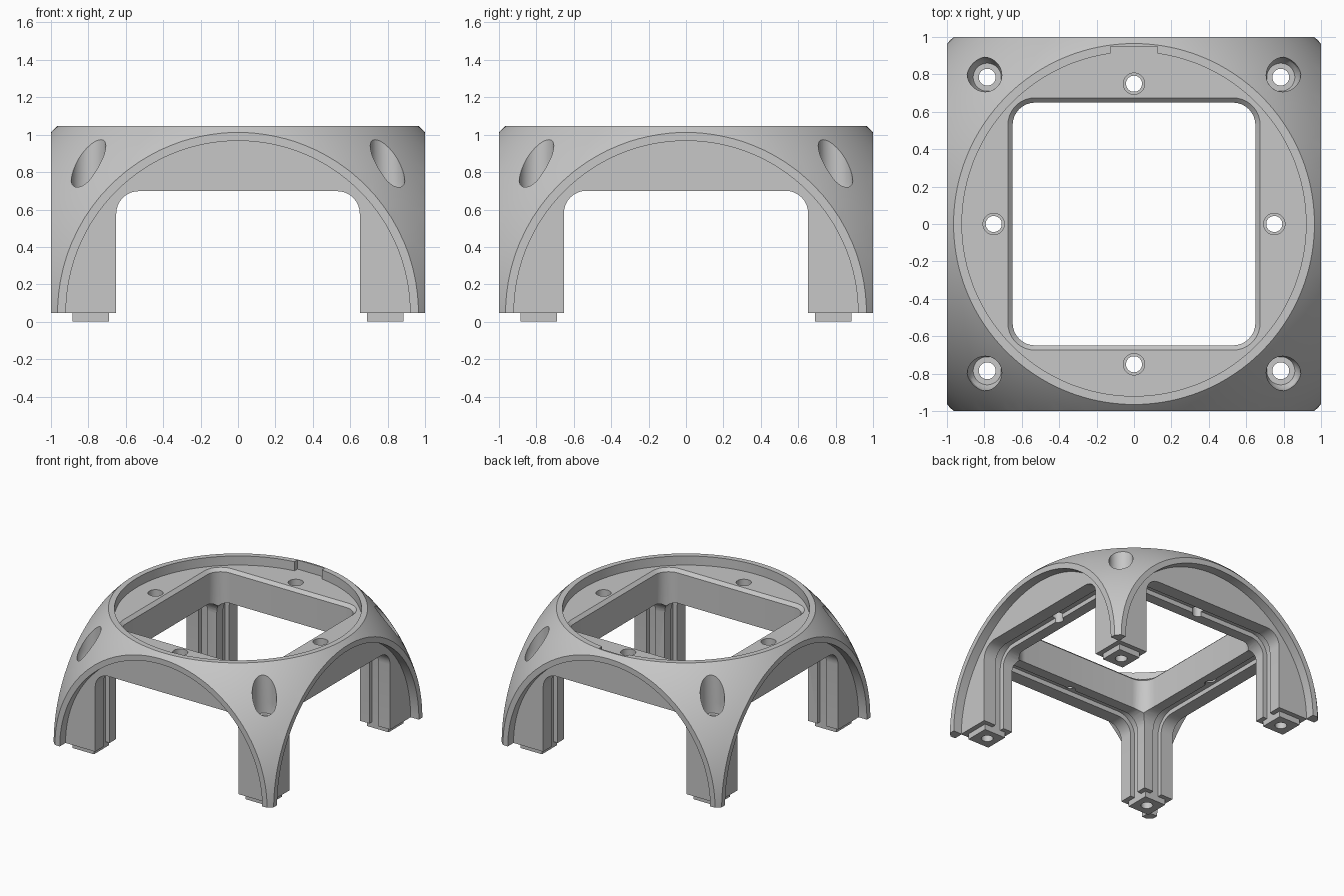
import bpy, bmesh, math
from mathutils import Matrix

cube = bpy.data.objects.get("Cube")
if cube:
    bpy.data.objects.remove(cube, do_unlink=True)

BASE = 0.047         # underside of the legs
DEPTH = 0.925        # distance from centre to each recessed face
LIFT = Matrix.Translation((0, 0, BASE))


def turn(degrees, axis):
    return Matrix.Rotation(math.radians(degrees), 4, axis)


def outline(half, radius, cx, steps):
    """Rounded square; a circle when radius equals half."""
    pts = []
    for corner in range(4):
        mid = math.radians(45 + 90 * corner)
        sx, sy = (math.copysign(half - radius, f(mid)) for f in (math.cos, math.sin))
        for k in range(steps + 1):
            a = math.radians(90 * corner + 90 * k / steps)
            p = (cx + sx + radius * math.cos(a), sy + radius * math.sin(a))
            if not pts or math.dist(p, pts[-1]) > 1e-5:
                pts.append(p)
    if math.dist(pts[0], pts[-1]) < 1e-5:
        pts.pop()
    return pts


def loft(name, sections, places, steps=8):
    """Stack of (half, radius, centre x, z) outlines, repeated at each place."""
    bm = bmesh.new()
    for place in places:
        rings = [[bm.verts.new(place @ Matrix.Translation((x, y, z)).translation)
                  for x, y in outline(half, radius, cx, steps)]
                 for half, radius, cx, z in sections]
        for low, high in zip(rings, rings[1:]):
            for i in range(len(low)):
                j = (i + 1) % len(low)
                bm.faces.new((low[i], low[j], high[j], high[i]))
        bm.faces.new(rings[0][::-1])
        bm.faces.new(rings[-1])
    return finish(name, bm)


def finish(name, bm):
    bmesh.ops.recalc_face_normals(bm, faces=bm.faces)
    mesh = bpy.data.meshes.new(name)
    bm.to_mesh(mesh)
    bm.free()
    obj = bpy.data.objects.new(name, mesh)
    bpy.context.collection.objects.link(obj)
    return obj


def combine(target, cutter, operation="DIFFERENCE", keep=False):
    mod = target.modifiers.new("cut", "BOOLEAN")
    mod.object, mod.operation, mod.solver = cutter, operation, "EXACT"
    bpy.context.view_layer.objects.active = target
    bpy.ops.object.modifier_apply(modifier=mod.name)
    if not keep:
        bpy.data.objects.remove(cutter, do_unlink=True)


sides = [LIFT @ turn(90 * k, "Z") @ turn(90, "X") for k in range(4)]
corners = [turn(45 + 90 * k, "Z") for k in range(4)]
quarters = [turn(90 * k, "Z") for k in range(4)]

# Dome: a block rounded off by a sphere centred on its underside
body = loft("dome_frame", [(1, 0, 0, 0), (1, 0, 0, 1)], [LIFT])
bm = bmesh.new()
bmesh.ops.create_uvsphere(bm, u_segments=128, v_segments=63, radius=1.39, matrix=LIFT)
combine(body, finish("rounding_sphere", bm), "INTERSECT")

# Round recesses in the top and the four sides
combine(body, loft("recesses", [(0.92, 0.92, 0, DEPTH), (0.92, 0.92, 0, 1.3)],
                   sides + [LIFT], 32))

# Square shaft with a chamfered top edge
combine(body, loft("top_opening", [(0.649, 0.12, 0, -0.3), (0.649, 0.12, 0, DEPTH - 0.025),
                                   (0.69, 0.16, 0, DEPTH + 0.015)], [LIFT]))

# Arched windows, a hair wider than the shaft so no cut faces coincide
for half, place in zip((0.651, 0.653), sides):
    combine(body, loft("window", [(half, 0.12, 0, -1.2), (half, 0.12, 0, 1.2)], [place]))

# Panel groove running around the inside of each arch
for place in sides:
    combine(body, loft("panel_groove", [(0.69, 0.16, 0, 0.737), (0.69, 0.16, 0, 0.815)],
                       [place]))

# Key notch in the back of the top rim
notch_place = Matrix.Translation((0, 0.825, 0))
combine(body, loft("rim_notch", [(0.125, 0, 0, BASE + DEPTH), (0.125, 0, 0, 1.2)],
                   [notch_place]))

# Counterbored holes around the top ledge
combine(body, loft("ledge_holes", [(0.043, 0.043, 0.75, 0.6), (0.043, 0.043, 0.75, 0.86),
                                   (0.057, 0.057, 0.75, 0.86), (0.057, 0.057, 0.75, 1)],
                   quarters))

# Feet under the four posts
feet = loft("feet", [(0.0975, 0, 0.7875, 0), (0.0975, 0, 0.7875, BASE)],
            [Matrix.Scale(sx, 4, (1, 0, 0)) @ Matrix.Translation((0, y, 0))
             for sx in (1, -1) for y in (0.7875, -0.7875)])

# Screw holes through the posts, with flared pockets in the dome
screws = loft("screw_holes", [(0.045, 0.045, 1.11, -0.2), (0.045, 0.045, 1.11, 0.66),
                              (0.075, 0.075, 1.11, 0.66), (0.087, 0.087, 1.122, 0.69),
                              (0.093, 0.093, 1.13, 0.75), (0.082, 0.082, 1.117, 1.2)],
              corners, 12)
combine(feet, screws, keep=True)
combine(body, screws)

# One grey finish
grey = bpy.data.materials.new("plain_grey")
grey.use_nodes = True
colour = (0.57, 0.57, 0.57, 1)
grey.diffuse_color = colour
grey.node_tree.nodes["Principled BSDF"].inputs["Base Color"].default_value = colour

bpy.ops.object.select_all(action="DESELECT")
for obj in (body, feet):
    obj.data.materials.clear()
    obj.data.materials.append(grey)
    obj.select_set(True)
bpy.context.view_layer.objects.active = body
bpy.ops.object.shade_smooth_by_angle(angle=math.radians(25))
